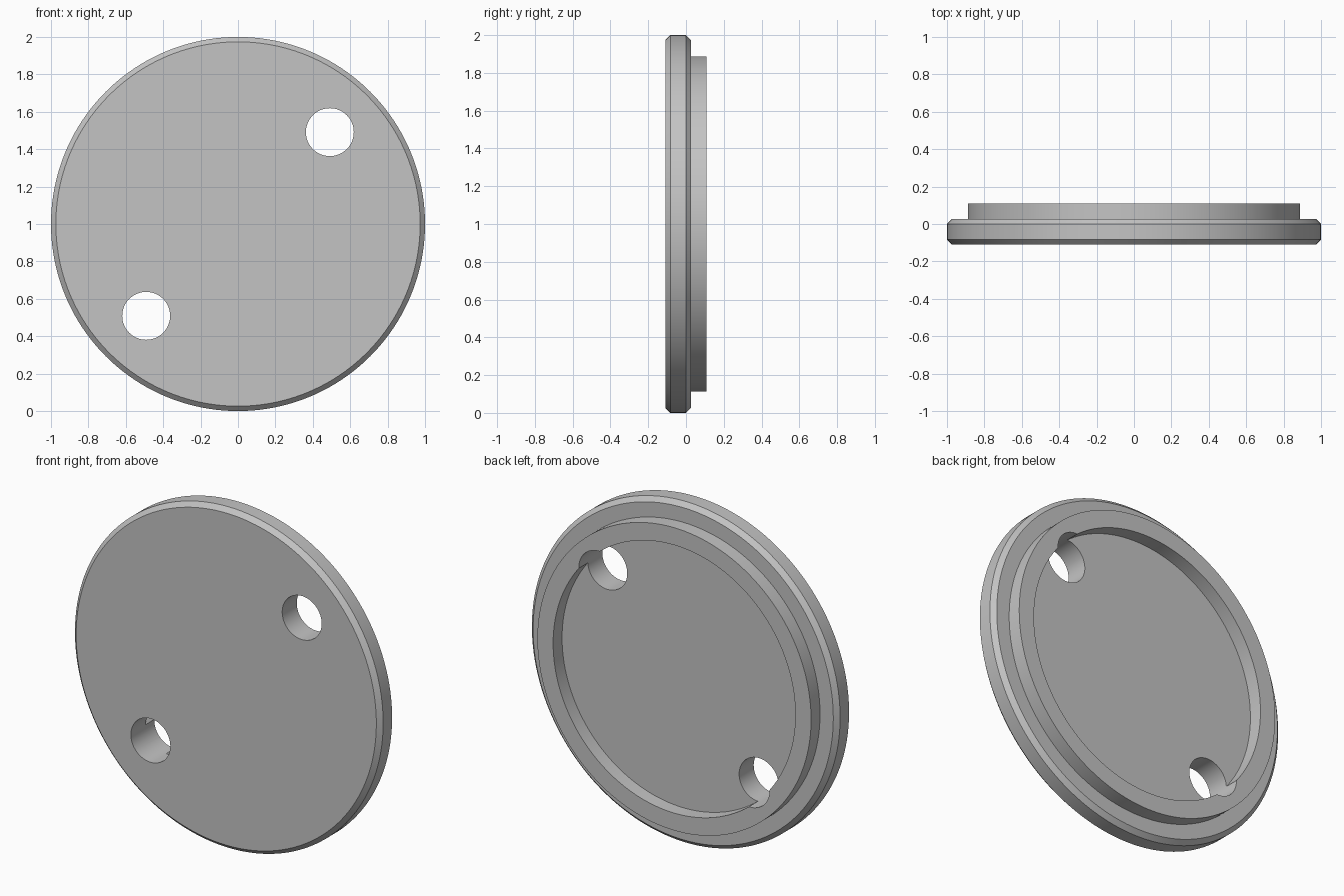
import bpy
import bmesh
from math import cos, sin, tau

if "Cube" in bpy.data.objects:
    bpy.data.objects.remove(bpy.data.objects["Cube"], do_unlink=True)


def lathe(name, profile, segments, cx=0.0, cz=1.0):
    """Turn a (radius, y) profile around the y direction and cap both ends."""
    bm = bmesh.new()
    loops = [[bm.verts.new((cx + r * cos(tau * i / segments), y,
                            cz + r * sin(tau * i / segments)))
              for i in range(segments)] for r, y in profile]
    for a, b in zip(loops, loops[1:]):
        for i in range(segments):
            j = (i + 1) % segments
            bm.faces.new((a[i], a[j], b[j], b[i]))
    bm.faces.new(loops[0])
    bm.faces.new(loops[-1])
    bmesh.ops.recalc_face_normals(bm, faces=bm.faces)
    mesh = bpy.data.meshes.new(name)
    bm.to_mesh(mesh)
    bm.free()
    obj = bpy.data.objects.new(name, mesh)
    bpy.context.collection.objects.link(obj)
    return obj


# Plain grey material
grey = bpy.data.materials.new("light grey")
grey.use_nodes = True
colour = (0.55, 0.55, 0.55, 1.0)
grey.diffuse_color = colour
grey.node_tree.nodes["Principled BSDF"].inputs["Base Color"].default_value = colour

# Chamfered disc with a raised rim and a shallow recess at the back
FRONT, STEP, BACK = -0.109, 0.026, 0.109
RIM, RECESS, CHAMFER = 0.888, 0.786, 0.026
cover = lathe("round_cover", [
    (1 - CHAMFER, FRONT), (1, FRONT + CHAMFER),
    (1, STEP - CHAMFER), (1 - CHAMFER, STEP),
    (RIM, STEP), (RIM, BACK),
    (RECESS, BACK), (RECESS, STEP)], 160)
cover.data.materials.append(grey)

# Two through holes, diagonally opposite
bpy.context.view_layer.objects.active = cover
for side in (1, -1):
    cutter = lathe("hole_cutter", [(0.128, -0.3), (0.128, 0.3)], 64,
                   side * 0.491, 1 + side * 0.491)
    cutter.data.materials.append(grey)
    cutter.hide_render = True
    cut = cover.modifiers.new("hole", "BOOLEAN")
    cut.operation = "DIFFERENCE"
    cut.solver = "EXACT"
    cut.object = cutter
    bpy.ops.object.modifier_apply(modifier=cut.name)
    bpy.data.objects.remove(cutter, do_unlink=True)

# Smooth walls with crisp edges
bpy.ops.object.select_all(action="DESELECT")
cover.select_set(True)
bpy.ops.object.shade_smooth_by_angle(angle=0.5)
